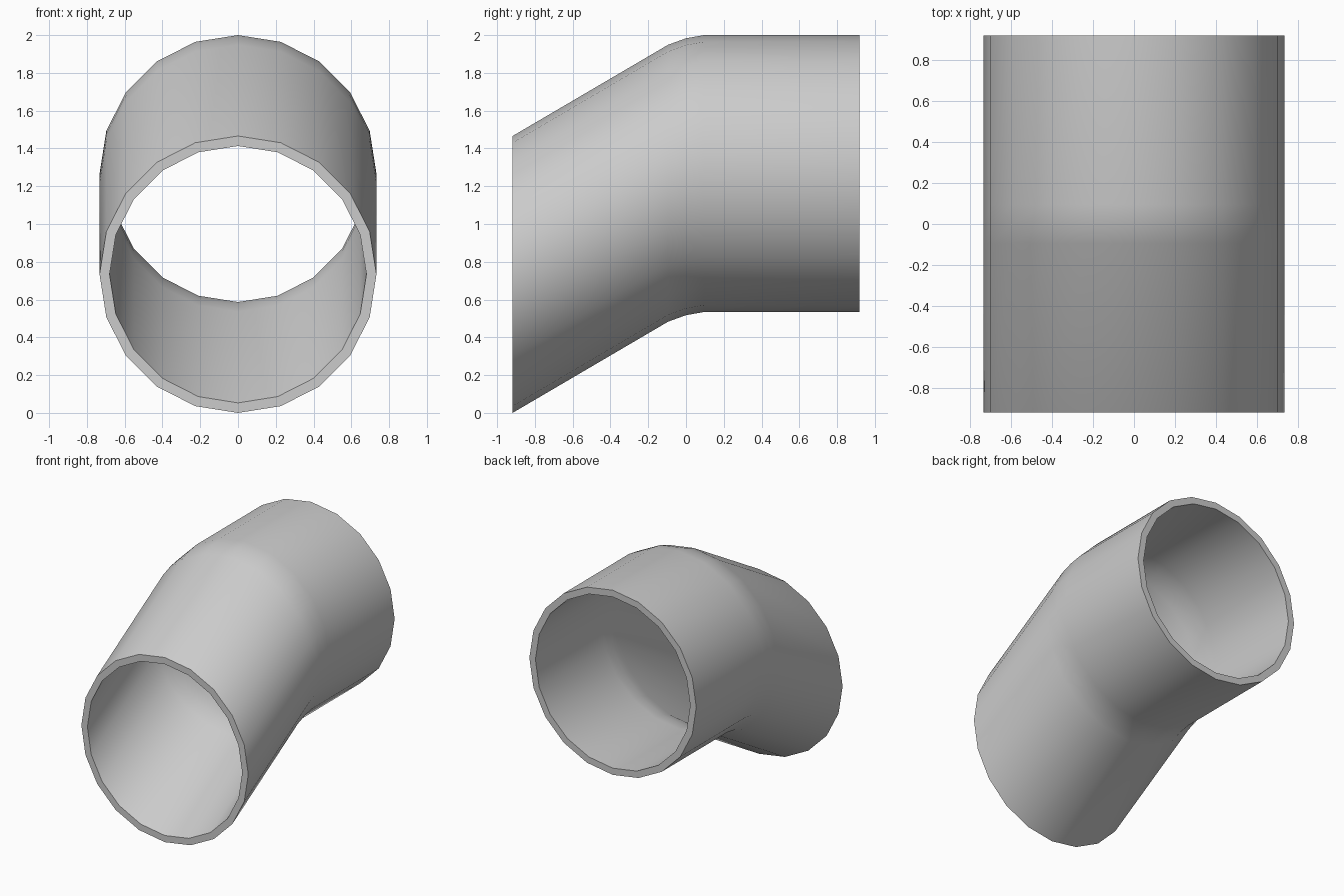
import bpy, bmesh
from math import sin, cos, tan, pi, radians

cube = bpy.data.objects.get("Cube")
if cube:
    bpy.data.objects.remove(cube, do_unlink=True)

SIDES = 20
OUTER, INNER = 0.733, 0.68
HALF = 0.918          # half length along y
BEND = 0.095          # half length of the curved middle

# Centre line: level at the back, then easing down to a 30 degree slope
z_back = 2 - OUTER
z_mid = z_back - BEND * tan(radians(10))
z_low = z_mid - BEND * tan(radians(20))
path = [(-HALF, OUTER), (-BEND, z_low), (0, z_mid), (BEND, z_back), (HALF, z_back)]

# Plain grey material
grey = bpy.data.materials.new("plain grey")
grey.use_nodes = True
colour = (0.6, 0.6, 0.6, 1)
grey.diffuse_color = colour
grey.node_tree.nodes["Principled BSDF"].inputs["Base Color"].default_value = colour

bm = bmesh.new()


def ring(y, z, radius):
    """Upright ring of vertices around the centre line."""
    angles = [2 * pi * i / SIDES for i in range(SIDES)]
    return [bm.verts.new((radius * sin(a), y, z + radius * cos(a))) for a in angles]


# Outer wall front to back, then inner wall back to front, closed by the rims
rings = [ring(y, z, OUTER) for y, z in path]
rings += [ring(y, z, INNER) for y, z in reversed(path)]
for k, a in enumerate(rings):
    b = rings[(k + 1) % len(rings)]
    for i in range(SIDES):
        j = (i + 1) % SIDES
        bm.faces.new((a[i], a[j], b[j], b[i]))
bmesh.ops.recalc_face_normals(bm, faces=bm.faces)

mesh = bpy.data.meshes.new("bent_pipe")
bm.to_mesh(mesh)
bm.free()
mesh.materials.append(grey)
pipe = bpy.data.objects.new("bent_pipe", mesh)
bpy.context.collection.objects.link(pipe)

# Smooth walls, crisp rims
bpy.ops.object.select_all(action="DESELECT")
pipe.select_set(True)
bpy.context.view_layer.objects.active = pipe
bpy.ops.object.shade_smooth_by_angle(angle=radians(35))
